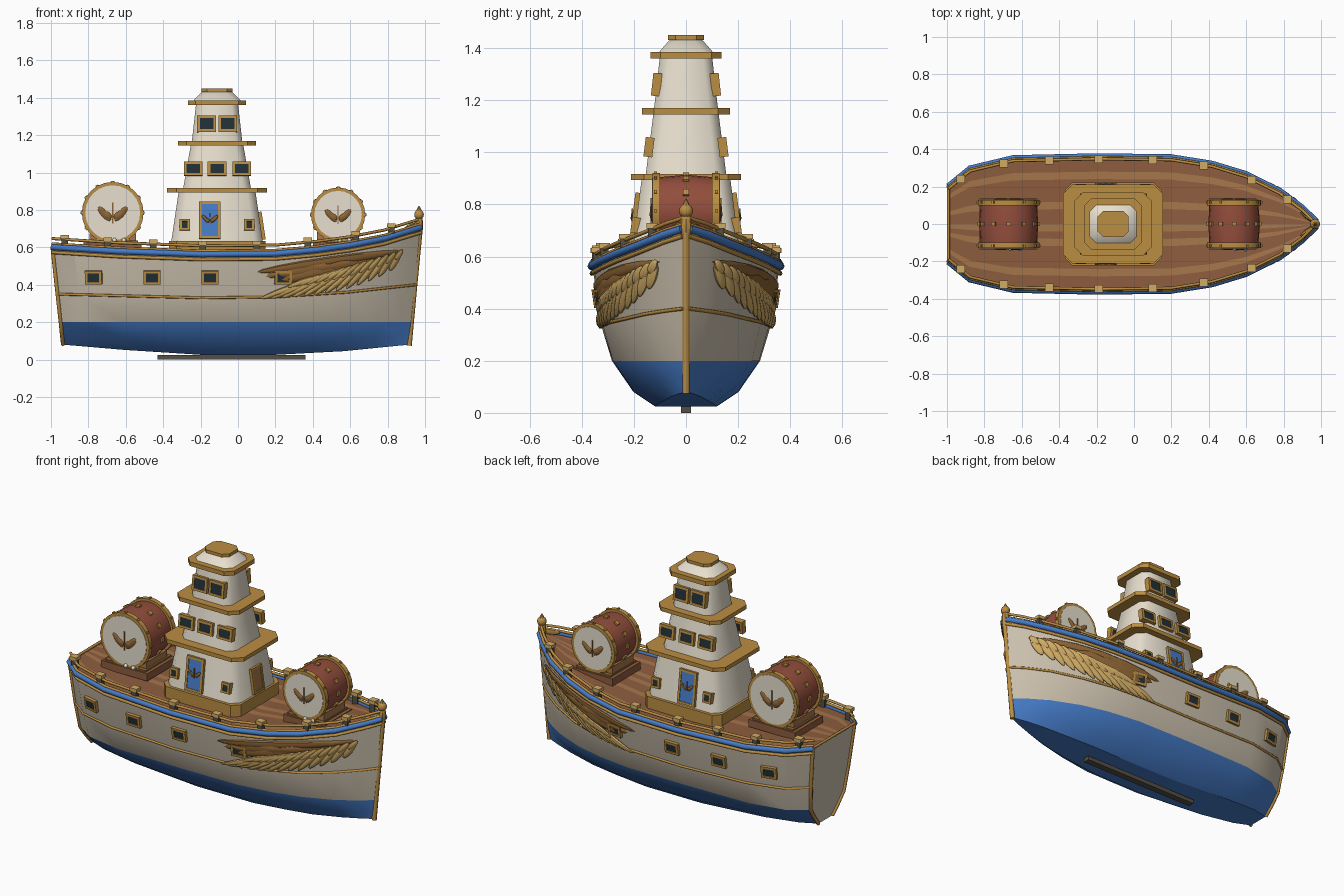
import bpy, bmesh, math
from mathutils import Matrix, Vector

if "Cube" in bpy.data.objects:
    bpy.data.objects.remove(bpy.data.objects["Cube"])

def mat(name, c):
    m = bpy.data.materials.new(name)
    m.diffuse_color = (*c, 1)
    m.use_nodes = True
    m.node_tree.nodes["Principled BSDF"].inputs["Base Color"].default_value = m.diffuse_color
    return m

CREAM = mat("hull_cream", (.60, .53, .42))
IVORY = mat("ivory", (.80, .74, .62))
BLUE = mat("blue", (.06, .2, .58))
GOLD = mat("gold", (.50, .27, .055))
PALE = mat("pale_gold", (.64, .41, .13))
BRONZE = mat("bronze", (.27, .13, .035))
WOOD = mat("wood", (.27, .11, .05))
WOOD2 = mat("light_wood", (.38, .18, .07))
RED = mat("red", (.29, .075, .045))
DARK = mat("dark_glass", (.015, .03, .04))
GREY = mat("post_grey", (.09, .08, .06))

def finish(name, bm, mats, smooth=None):
    bmesh.ops.recalc_face_normals(bm, faces=bm.faces)
    me = bpy.data.meshes.new(name)
    bm.to_mesh(me)
    bm.free()
    for m in mats if isinstance(mats, list) else [mats]:
        me.materials.append(m)
    if smooth:
        me.shade_smooth()
        me.set_sharp_from_angle(angle=math.radians(smooth))
    ob = bpy.data.objects.new(name, me)
    bpy.context.collection.objects.link(ob)
    return ob

def add_box(bm, size, M):
    bmesh.ops.create_cube(bm, size=1, matrix=M @ Matrix.Diagonal((*size, 1)))

def box(name, c, size, m):
    bm = bmesh.new()
    add_box(bm, size, Matrix.Translation(c))
    return finish(name, bm, m)

def loft(bm, rings, caps=True, closed=True):
    vs = [[bm.verts.new(p) for p in r] for r in rings]
    n = len(vs[0])
    for a, b in zip(vs, vs[1:]):
        for i in range(n if closed else n - 1):
            j = (i + 1) % n
            bm.faces.new((a[i], a[j], b[j], b[i]))
    if caps:
        bm.faces.new(vs[0])
        bm.faces.new(vs[-1])

def tube(name, pts, r, m, n=8):
    bm, rings = bmesh.new(), []
    pts = [Vector(p) for p in pts]
    for i, p in enumerate(pts):
        d = (pts[min(i + 1, len(pts) - 1)] - pts[max(i - 1, 0)]).normalized()
        q = d.to_track_quat('Z', 'Y')
        rings.append([p + q @ Vector((r * math.cos(a), r * math.sin(a), 0))
                      for a in (2 * math.pi * k / n for k in range(n))])
    loft(bm, rings)
    return finish(name, bm, m, 50)

def add_blade(bm, a, b, w, t, side=(0, 1, 0)):
    # tapered ellipsoid from a to b, width w in plane, thickness t along side
    a, b = Vector(a), Vector(b)
    z = (b - a).normalized()
    y = Vector(side)
    y = (y - z * y.dot(z)).normalized()
    x = y.cross(z)
    M = Matrix((x, y, z)).transposed().to_4x4()
    M = Matrix.Translation((a + b) / 2) @ M @ Matrix.Diagonal((w, t, (b - a).length / 2, 1))
    bmesh.ops.create_uvsphere(bm, u_segments=8, v_segments=8, radius=1, matrix=M)

# Hull shape tables
def interp(tab, x):
    if x <= tab[0][0]:
        return tab[0][1]
    for (x0, y0), (x1, y1) in zip(tab, tab[1:]):
        if x <= x1:
            return y0 + (y1 - y0) * (x - x0) / (x1 - x0)
    return tab[-1][1]

WID = [(-.995, .2), (-.88, .295), (-.65, .35), (-.2, .36), (.2, .355), (.42, .32), (.6, .265), (.78, .175), (.9, .085), (.975, .012)]
TOP = [(-.995, .605), (-.65, .583), (-.2, .567), (.2, .57), (.42, .59), (.6, .615), (.78, .65), (.975, .71)]
BOT = [(-.995, .08), (-.6, .048), (-.2, .025), (.2, .025), (.6, .045), (.975, .08)]
WALE = [(-.995, .35), (-.2, .33), (.2, .335), (.6, .36), (.975, .4)]
US = [u for u, _ in WID]

def rows(u):
    w, zb = interp(WID, u), interp(BOT, u)
    return [(0, zb), (.33 * w, zb), (.56 * w, zb + .055), (.79 * w, .2),
            (.9 * w, interp(WALE, u)), (w, interp(TOP, u))]

def squash(z):
    return .94 + .06 * min(1, max(0, (z - .08) / .55))

def hull_y(x, z):
    return interp([(zz, w) for w, zz in rows(x / squash(z))][1:], z)

def edge(u, row, s, dz=0, out=0):
    w, z = rows(u)[row]
    return Vector((u * squash(z), s * (w + out), z + dz))

# Hull shell, blue below the waterline
bm = bmesh.new()
loft(bm, [[edge(u, r, -1) for r in range(5, 0, -1)] + [edge(u, r, 1) for r in range(1, 6)] for u in US], closed=False)
for f in bm.faces:
    f.material_index = int(f.calc_center_median().z < .2 and abs(f.normal.x) < 5 and len(f.verts) == 4)
finish("hull", bm, [CREAM, BLUE], 25)
box("keel", (-.035, 0, .0125), (.79, .04, .025), GREY)

# Planked deck
bm = bmesh.new()
N = 18
loft(bm, [[Vector((u * squash(.6), interp(WID, u) * (2 * k / N - 1), interp(TOP, u) - .006)) for k in range(N + 1)] for u in US], False, False)
for i, f in enumerate(bm.faces):
    f.material_index = int(i % N in (2, 6, 8, 11, 15))
finish("deck", bm, [WOOD, WOOD2])

# Trim, rails, posts, windows and wings on both sides
for s, side in ((-1, "front"), (1, "back")):
    tube("blue_gunwale_" + side, [edge(u, 5, s, -.004, .002) for u in US], .016, BLUE)
    tube("gold_edge_" + side, [edge(u, 5, s, .014, -.004) for u in US], .008, GOLD)
    tube("gold_strip_" + side, [edge(u, 5, s, -.032, .001) for u in US], .009, GOLD)
    tube("wale_" + side, [edge(u, 4, s, 0, .001) for u in US], .007, GOLD)
    tube("rail_" + side, [edge(u, 5, s, .042, -.012) for u in US], .008, GOLD)
    tube("transom_corner_" + side, [edge(-.995, r, s) for r in range(1, 6)], .011, GOLD)
    posts, caps = bmesh.new(), bmesh.new()
    for x in (-.93, -.7, -.455, -.19, .1, .375, .63, .82):
        p = edge(x, 5, s, .02, -.014)
        add_box(posts, (.034, .03, .06), Matrix.Translation(p))
        add_box(caps, (.046, .042, .02), Matrix.Translation(p + Vector((0, 0, .036))))
    finish("rail_posts_" + side, posts, GREY)
    finish("rail_post_caps_" + side, caps, PALE)

def panel(name, origin, w, h, yaw, tilt, fill, b=.014):
    # framed window or door, local -y faces outward
    M = Matrix.Translation(origin) @ Matrix.Rotation(yaw, 4, 'Z') @ Matrix.Rotation(-tilt, 4, 'X')
    bm = bmesh.new()
    for k in (-1, 1):
        add_box(bm, (b, .034, h), M @ Matrix.Translation((k * (w - b) / 2, 0, 0)))
        add_box(bm, (w, .034, b), M @ Matrix.Translation((0, 0, k * (h - b) / 2)))
    finish(name + "_frame", bm, GOLD)
    bm = bmesh.new()
    add_box(bm, (w - b, .026, h - b), M)
    finish(name + "_pane", bm, fill)

for s, side in ((-1, "front"), (1, "back")):
    yaw0 = 0 if s < 0 else math.pi
    for i, x in enumerate((-.77, -.46, -.15, .24)):
        dx = (hull_y(x + .03, .44) - hull_y(x - .03, .44)) / .06
        dz = (hull_y(x, .47) - hull_y(x, .41)) / .06
        panel(f"hull_window_{side}_{i}", (x, s * hull_y(x, .44), .44), .092, .072,
              yaw0 + math.atan(s * dx), -math.atan(dz), DARK)
    # wing: bronze arm and two rows of feathers, wrapped on the hull
    arm, fea = bmesh.new(), bmesh.new()
    for a, b, w in (((.88, .58), (.1, .468), .026), ((.75, .535), (.15, .445), .032), ((.62, .5), (.2, .42), .03)):
        add_blade(arm, (a[0], .006, a[1]), (b[0], .006, b[1]), w, .014)
    for i in range(13):
        t = i / 12
        root = Vector((.41 + .46 * t, .014, .43 + .145 * t))
        tip = Vector((.12 + .69 * t, .012, .325 + .03 * t + .12 * t ** 3))
        add_blade(fea, root, tip, .017, .014)
        add_blade(fea, root + Vector((.01, .008, .012)), root.lerp(tip, .5) + Vector((0, .01, .01)), .015, .012)
    for b in (arm, fea):
        for v in b.verts:
            v.co.y = s * (hull_y(v.co.x, v.co.z) + v.co.y)
    finish("wing_arm_" + side, arm, BRONZE, 40)
    finish("wing_feathers_" + side, fea, PALE, 40)

# Stem, transom edge and figurehead
tube("stem", [(.915, 0, .075), (.945, 0, .4), (.975, 0, .71)], .014, GOLD)
tube("transom_top", [edge(-.995, 5, -1), edge(-.995, 5, 1)], .008, GOLD)
bm = bmesh.new()
add_blade(bm, (.965, 0, .66), (.968, 0, .775), .024, .024)
bmesh.ops.create_uvsphere(bm, u_segments=10, v_segments=8, radius=.027, matrix=Matrix.Translation((.968, 0, .775)))
bmesh.ops.create_cone(bm, segments=8, radius1=.018, radius2=.003, depth=.03, matrix=Matrix.Translation((.968, 0, .805)))
for s in (-1, 1):
    add_blade(bm, (.98, 0, .72), (.89, s * .065, .70), .012, .02, (0, 0, 1))
    add_blade(bm, (.98, 0, .70), (.92, s * .06, .67), .01, .018, (0, 0, 1))
finish("figurehead", bm, GOLD, 40)

# Tower of chamfered tiers
CX = -.112
def tier(name, z0, z1, a, b, m, ch=.04, smooth=None):
    bm, rings = bmesh.new(), []
    for z, (hx, hy) in ((z0, a), (z1, b)):
        q = [(hx, hy - ch), (hx - ch, hy), (ch - hx, hy), (-hx, hy - ch)]
        q += [(-x, -y) for x, y in q]
        rings.append([Vector((CX + x, y, z)) for x, y in q])
    loft(bm, rings)
    return finish(name, bm, m, smooth)

tier("tower_plinth", .555, .635, (.258, .222), (.258, .222), GOLD)
tier("tower_lower", .63, .9, (.245, .205), (.205, .17), IVORY, .045, 50)
tier("lower_roof", .893, .917, (.267, .212), (.267, .212), GOLD, .05)
tier("tower_middle", .91, 1.15, (.182, .155), (.14, .125), IVORY, .04, 50)
tier("middle_roof", 1.146, 1.17, (.208, .168), (.208, .168), GOLD, .045)
tier("tower_upper", 1.165, 1.37, (.135, .123), (.112, .1), IVORY, .035, 50)
tier("upper_roof", 1.36, 1.386, (.155, .137), (.155, .137), GOLD, .04)
tier("tower_cap", 1.383, 1.435, (.128, .105), (.078, .06), IVORY, .035, 50)
tier("tower_top", 1.432, 1.45, (.083, .07), (.083, .07), GOLD, .03)

def emblem(name, M, r):
    # winged ornament in the local xz plane
    bm = bmesh.new()
    for k in (-1, 1):
        add_blade(bm, (k * .08 * r, 0, -.3 * r), (k * .55 * r, 0, .22 * r), .13 * r, .006)
        add_blade(bm, (k * .05 * r, 0, -.2 * r), (k * .4 * r, 0, .0), .14 * r, .007)
    add_box(bm, (.05 * r, .006, .8 * r), Matrix.Identity(4))
    bm.transform(M)
    finish(name, bm, BRONZE, 40)

for s, side in ((-1, "front"), (1, "back")):
    yaw = 0 if s < 0 else math.pi
    panel("tower_door_" + side, (CX - .038, s * .19, .745), .115, .2, yaw, .13, BLUE)
    emblem("door_emblem_" + side, Matrix.Translation((CX - .038, s * .206, .755)), .075)
    for x in (-.285, .06):
        panel(f"lower_window_{side}_{x}", (x, s * .193, .72), .055, .06, yaw, .13, DARK, .012)
    for x in (-.24, CX, .02):
        panel(f"middle_window_{side}_{x}", (x, s * .142, 1.02), .1, .075, yaw, .124, DARK)
    for x in (-.168, -.055):
        panel(f"upper_window_{side}_{x}", (x, s * .113, 1.26), .1, .088, yaw, .11, DARK)
panel("tower_side_door", (CX + .232, 0, .715), .1, .15, math.pi / 2, .147, WOOD2)

# Two drums lying on cradles, axis along y
def cyl(name, x, z, r0, r1, y0, y1, m, n=24):
    bm = bmesh.new()
    ys = [(y0, r0), ((y0 + y1) / 2, r1), (y1, r0)]
    loft(bm, [[Vector((x + r * math.cos(2 * math.pi * k / n), y, z + r * math.sin(2 * math.pi * k / n)))
               for k in range(n)] for y, r in ys])
    return finish(name, bm, m, 40)

for name, x, z, r in (("stern_drum", -.67, .785, .165), ("bow_drum", .535, .775, .145)):
    cyl(name + "_body", x, z, r - .016, r - .006, -.11, .11, RED)
    box(name + "_base", (x, 0, .605), (2 * r - .02, .27, .045), WOOD)
    box(name + "_base_trim", (x, 0, .622), (2 * r - .06, .25, .03), BRONZE)
    for k in (-1, 1):
        box(f"{name}_chock_{k}", (x + k * r * .6, 0, z - r * .85), (.05, .2, .06), WOOD2)
    studs = bmesh.new()
    for i in range(12):
        a = 2 * math.pi * i / 12 + math.pi / 2
        R = Matrix.Translation((x, 0, z)) @ Matrix.Rotation(-a, 4, 'Y')
        for y, d, q in ((-.117, r, .013), (.117, r, .013), (0, r - .004, .024)):
            add_box(studs, (.012, q, q), R @ Matrix.Translation((d, y, 0)))
    finish(name + "_studs", studs, GOLD)
    for s, side in ((-1, "front"), (1, "back")):
        cyl(f"{name}_rim_{side}", x, z, r, r, s * .1, s * .128, GOLD)
        cyl(f"{name}_head_{side}", x, z, r - .018, r - .018, s * .12, s * .131, IVORY)
        emblem(f"{name}_emblem_{side}", Matrix.Translation((x, s * .133, z)), r * .85)
    bm = bmesh.new()
    for dx in (.01, .06):
        bmesh.ops.create_uvsphere(bm, u_segments=8, v_segments=6, radius=.012, matrix=Matrix.Translation((x + dx, -.134, .638)))
    finish(name + "_beads", bm, IVORY, 60)
